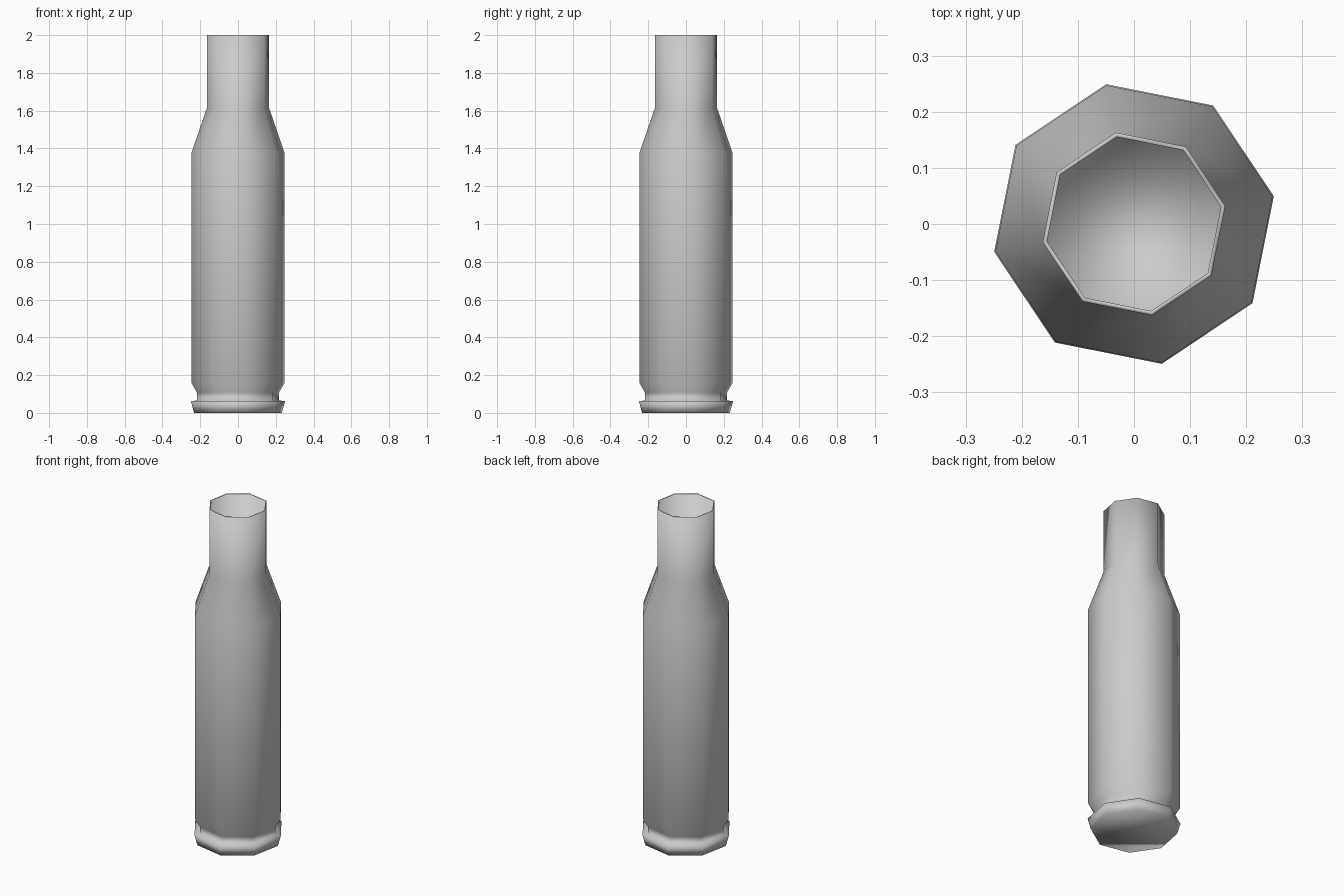
import bpy, bmesh, math

if "Cube" in bpy.data.objects:
    bpy.data.objects.remove(bpy.data.objects["Cube"])

SIDES = 8
OFFSET = math.radians(11.25)

# Profile (radius, height): base, extractor rim, groove, body, shoulder, neck, mouth, bore
PROFILE = [
    (0.237, 0.0), (0.254, 0.062), (0.222, 0.066), (0.222, 0.108),
    (0.252, 0.16), (0.252, 1.375), (0.166, 1.62),
    (0.166, 2.0), (0.158, 2.0), (0.158, 1.6),
]

bm = bmesh.new()
rings = []
for r, z in PROFILE:
    rings.append([bm.verts.new((r * math.cos(OFFSET + i * math.tau / SIDES),
                                r * math.sin(OFFSET + i * math.tau / SIDES), z))
                  for i in range(SIDES)])

# Walls between neighbouring rings
for low, high in zip(rings, rings[1:]):
    for i in range(SIDES):
        j = (i + 1) % SIDES
        bm.faces.new((low[i], low[j], high[j], high[i]))

# Base cap and bore floor
bm.faces.new(list(reversed(rings[0])))
bm.faces.new(rings[-1])
for f in bm.faces:
    f.smooth = True

mesh = bpy.data.meshes.new("cartridge_case")
bm.to_mesh(mesh)
bm.free()
case = bpy.data.objects.new("cartridge_case", mesh)
bpy.context.collection.objects.link(case)
